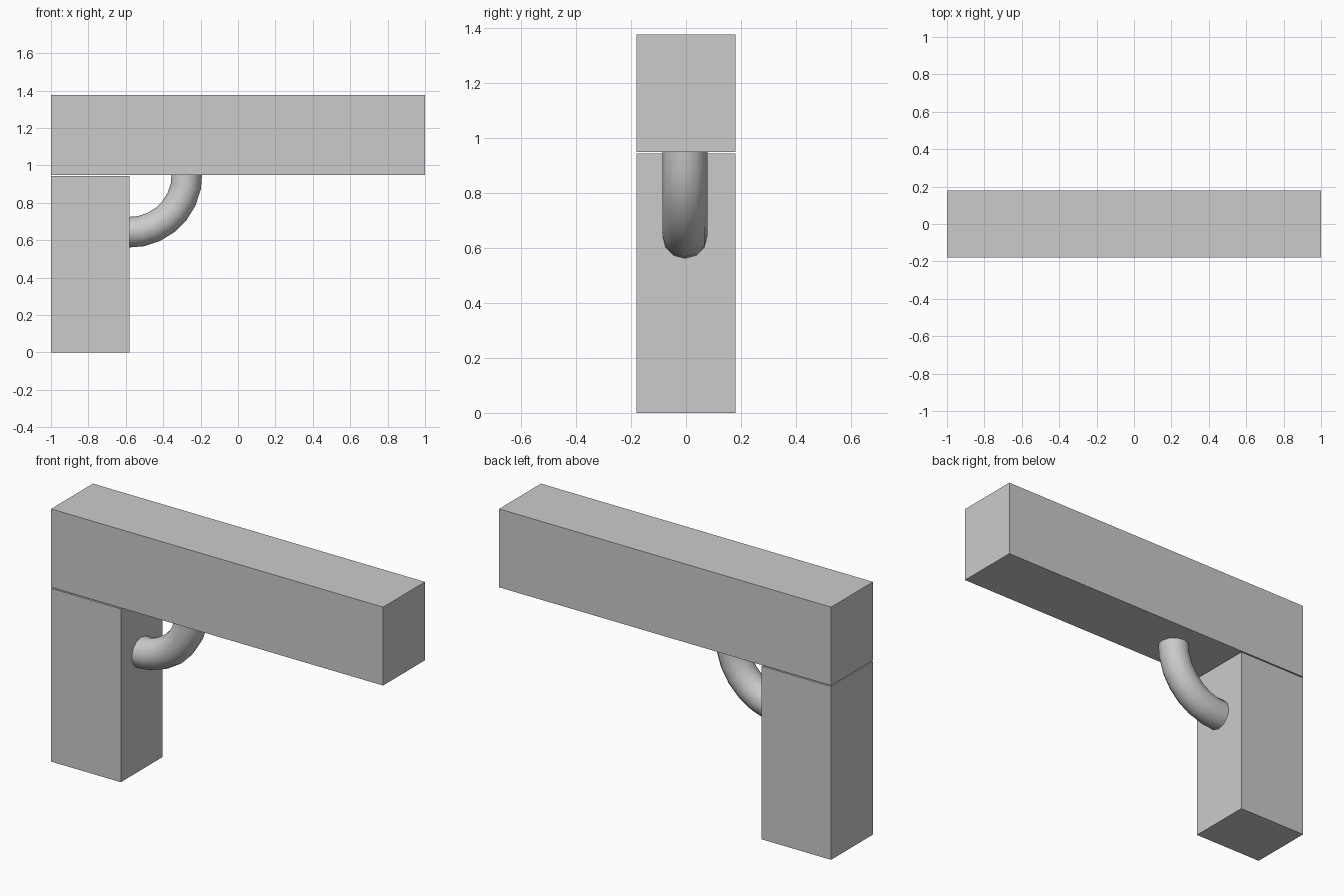
import bpy, bmesh, math
from mathutils import Vector, Matrix

if "Cube" in bpy.data.objects:
    bpy.data.objects.remove(bpy.data.objects["Cube"])


def add_object(name, bm):
    mesh = bpy.data.meshes.new(name)
    bmesh.ops.recalc_face_normals(bm, faces=bm.faces)
    bm.to_mesh(mesh)
    bm.free()
    obj = bpy.data.objects.new(name, mesh)
    bpy.context.collection.objects.link(obj)
    return obj


def box(name, lo, hi):
    lo, hi = Vector(lo), Vector(hi)
    bm = bmesh.new()
    bmesh.ops.create_cube(bm, size=1)
    bmesh.ops.scale(bm, vec=hi - lo, verts=bm.verts)
    bmesh.ops.translate(bm, vec=(lo + hi) / 2, verts=bm.verts)
    return add_object(name, bm)


# Upright post and the beam resting just above it
box("post", (-1, -0.18, 0), (-0.58, 0.18, 0.943))
box("beam", (-1, -0.18, 0.949), (1, 0.18, 1.376))

# Curved round brace: a circle swept a quarter turn about the inner corner
corner = Vector((-0.58, -0.004, 0.949))
radius, overlap = 0.307, math.radians(2)
bm = bmesh.new()
circle = bmesh.ops.create_circle(bm, segments=12, radius=0.082,
                                 matrix=Matrix.Translation(corner + Vector((radius, 0, 0))))
bmesh.ops.rotate(bm, cent=corner, verts=bm.verts,
                 matrix=Matrix.Rotation(-overlap, 3, 'Y'))
bmesh.ops.spin(bm, geom=bm.edges[:] + bm.verts[:], cent=corner, axis=(0, 1, 0),
               angle=math.pi / 2 + 2 * overlap, steps=7)
bmesh.ops.holes_fill(bm, edges=bm.edges, sides=0)
brace = add_object("curved_brace", bm)

# Smooth shading on the brace, crisp rims at its ends
bpy.context.view_layer.objects.active = brace
brace.select_set(True)
bpy.ops.object.shade_smooth_by_angle(angle=math.radians(50))
